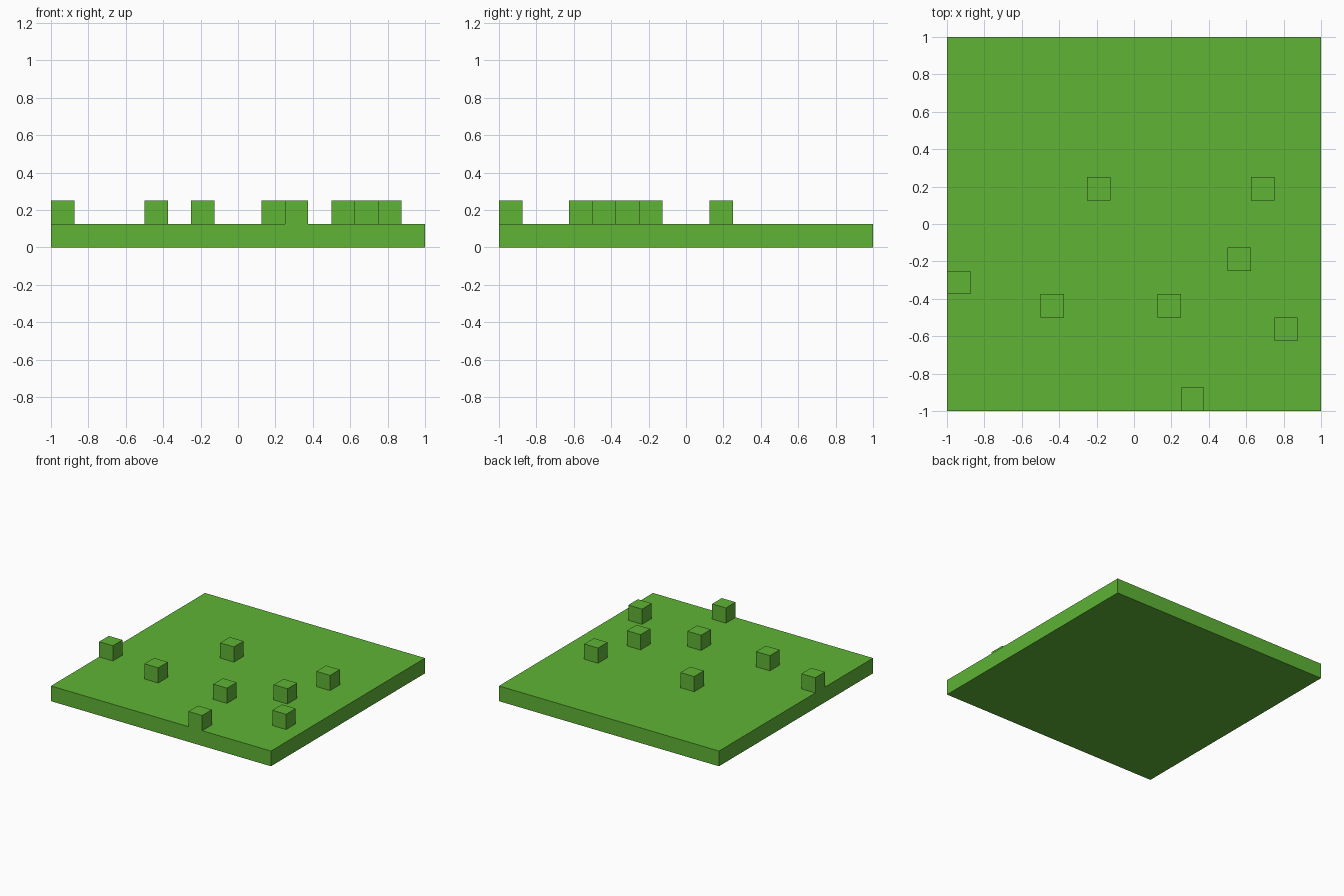
import bpy, bmesh, math
from mathutils import Vector

cube = bpy.data.objects.get("Cube")
if cube:
    bpy.data.objects.remove(cube, do_unlink=True)

CELLS = 16
UNIT = 2 / CELLS

# Grass colour
grass = bpy.data.materials.new("grass_green")
grass.use_nodes = True
colour = (0.114, 0.451, 0.036, 1)
grass.diffuse_color = colour
bsdf = next(n for n in grass.node_tree.nodes if n.type == "BSDF_PRINCIPLED")
bsdf.inputs["Base Color"].default_value = colour

# Column and row of each raised block, counted from the front right corner
BLOCKS = {(6, 9), (13, 9), (0, 5), (4, 4), (9, 4), (12, 6), (14, 3), (10, 0)}


def cell_of(face):
    c = face.calc_center_median()
    return math.floor((c.x + 1) / UNIT), math.floor((c.y + 1) / UNIT)


# Ground top, divided into square cells
bm = bmesh.new()
bmesh.ops.create_grid(bm, x_segments=CELLS, y_segments=CELLS, size=1)
bmesh.ops.translate(bm, verts=bm.verts, vec=Vector((0, 0, UNIT)))

# Raised blocks, one cell high
raised = [f for f in bm.faces if cell_of(f) in BLOCKS]
tops = bmesh.ops.extrude_discrete_faces(bm, faces=raised)["faces"]
for top in tops:
    bmesh.ops.translate(bm, verts=top.verts, vec=Vector((0, 0, UNIT)))

# Ground sides and underside
rim = [e for e in bm.edges if e.is_boundary]
skirt = bmesh.ops.extrude_edge_only(bm, edges=rim)["geom"]
for v in skirt:
    if isinstance(v, bmesh.types.BMVert):
        v.co.z = 0
bmesh.ops.contextual_create(bm, geom=[e for e in bm.edges if e.is_boundary])

# Merge flat areas and point every face outward
bmesh.ops.dissolve_limit(bm, angle_limit=0.01, verts=bm.verts, edges=bm.edges)
bmesh.ops.recalc_face_normals(bm, faces=bm.faces)

mesh = bpy.data.meshes.new("grass_ground")
bm.to_mesh(mesh)
bm.free()
mesh.materials.append(grass)
ground = bpy.data.objects.new("grass_ground", mesh)
bpy.context.collection.objects.link(ground)
